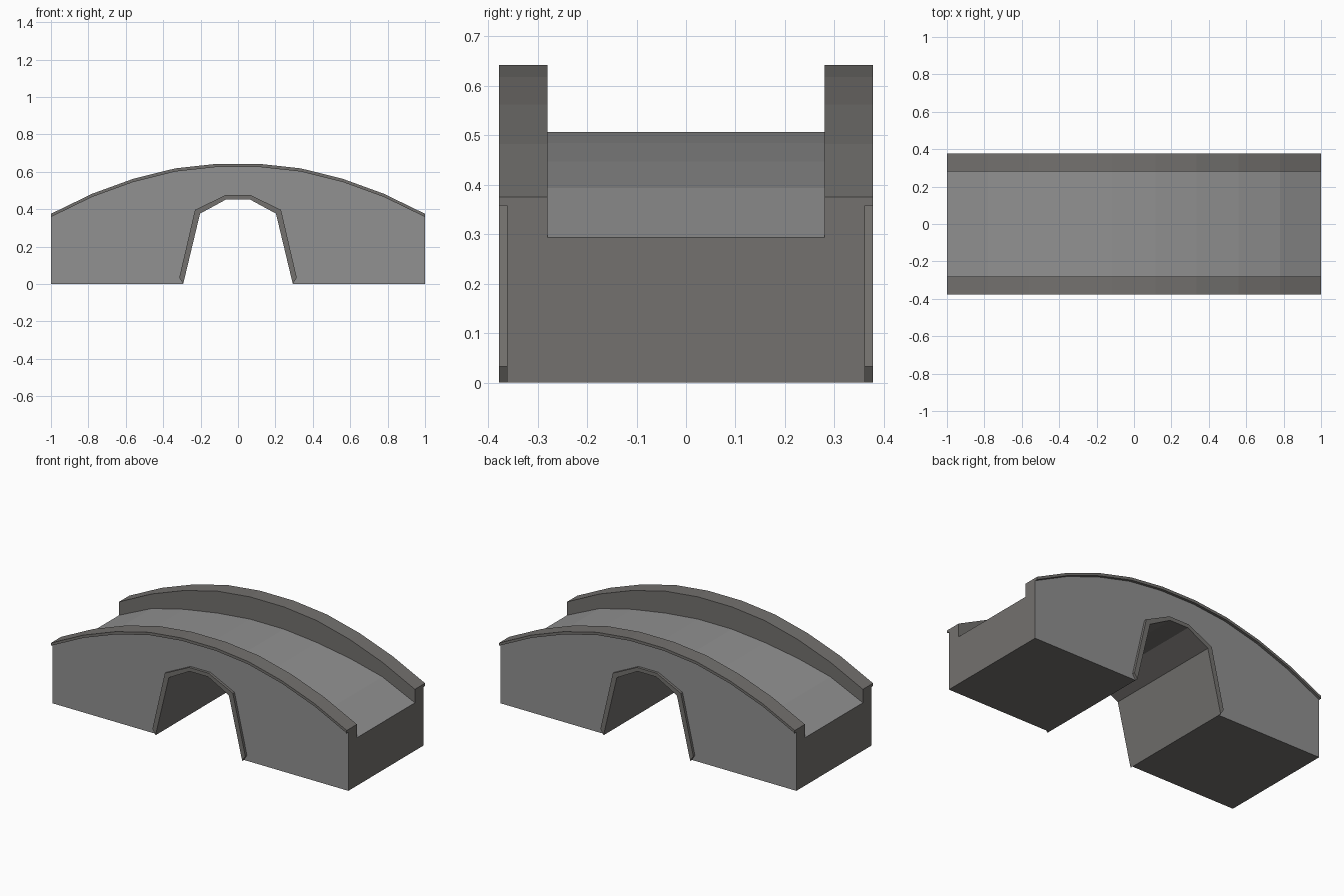
import bpy
import bmesh

if "Cube" in bpy.data.objects:
    bpy.data.objects.remove(bpy.data.objects["Cube"])


def material(name, colour):
    mat = bpy.data.materials.new(name)
    mat.diffuse_color = (*colour, 1)
    mat.use_nodes = True
    mat.node_tree.nodes["Principled BSDF"].inputs["Base Color"].default_value = mat.diffuse_color
    return mat


STONE = material("stone", (0.216 + 0.066, 0.282, 0.282))
TRIM = material("dark_trim", (0.172, 0.165, 0.157))


def mirrored(half):
    """Complete a left-to-right outline from its left half."""
    return half + [(-x, z) for x, z in reversed(half)]


def prism(name, outline, y0, y1, cap=1, side=1):
    """Extrude a closed (x, z) outline; cap and side pick stone (0) or trim (1)."""
    bm = bmesh.new()
    face = bm.faces.new([bm.verts.new((x, y0, z)) for x, z in outline])
    ext = bmesh.ops.extrude_face_region(bm, geom=[face])
    verts = [v for v in ext["geom"] if isinstance(v, bmesh.types.BMVert)]
    bmesh.ops.translate(bm, verts=verts, vec=(0, y1 - y0, 0))
    bmesh.ops.recalc_face_normals(bm, faces=bm.faces)
    bm.normal_update()
    for f in bm.faces:
        f.material_index = cap if abs(f.normal.y) > 0.9 else side
    mesh = bpy.data.meshes.new(name)
    mesh.materials.append(STONE)
    mesh.materials.append(TRIM)
    bm.to_mesh(mesh)
    bm.free()
    ob = bpy.data.objects.new(name, mesh)
    bpy.context.collection.objects.link(ob)
    return ob


WALL, LIP, ROAD = 0.362, 0.378, 0.28

# Left halves of the main curves
top = mirrored([(-1, 0.375), (-0.78, 0.482), (-0.56, 0.562), (-0.335, 0.618), (-0.115, 0.642)])
under = [(x, z - 0.017) for x, z in top]
road = mirrored([(-1.1, 0.246), (-1, 0.293), (-0.78, 0.393), (-0.56, 0.447), (-0.335, 0.484), (-0.115, 0.506)])
arch_in = mirrored([(-0.293, 0), (-0.203, 0.376), (-0.063, 0.452)])
arch_out = mirrored([(-0.314, 0.033), (-0.23, 0.396), (-0.067, 0.475)])

# Bridge body with the arched passage in its outline: stone faces, dark edges
body = prism("bridge_body", [(-1, 0)] + arch_in + [(1, 0)] + top[::-1], -WALL, WALL, cap=0)

# Roadway channel cut between the parapets: stone road, dark parapet sides
cutter = prism("road_cutter", road + [(1.1, 1), (-1.1, 1)], -ROAD, ROAD, side=0)
cutter.hide_render = True
cutter.hide_viewport = True
cut = body.modifiers.new("road", "BOOLEAN")
cut.operation = "DIFFERENCE"
cut.solver = "EXACT"
cut.object = cutter

# Raised coping lip and arch trim on both faces
for side, s in (("front", -1), ("back", 1)):
    prism(side + "_coping", under + top[::-1], s * WALL, s * LIP)
    prism(side + "_arch_trim", arch_out + arch_in[::-1], s * WALL, s * LIP)
